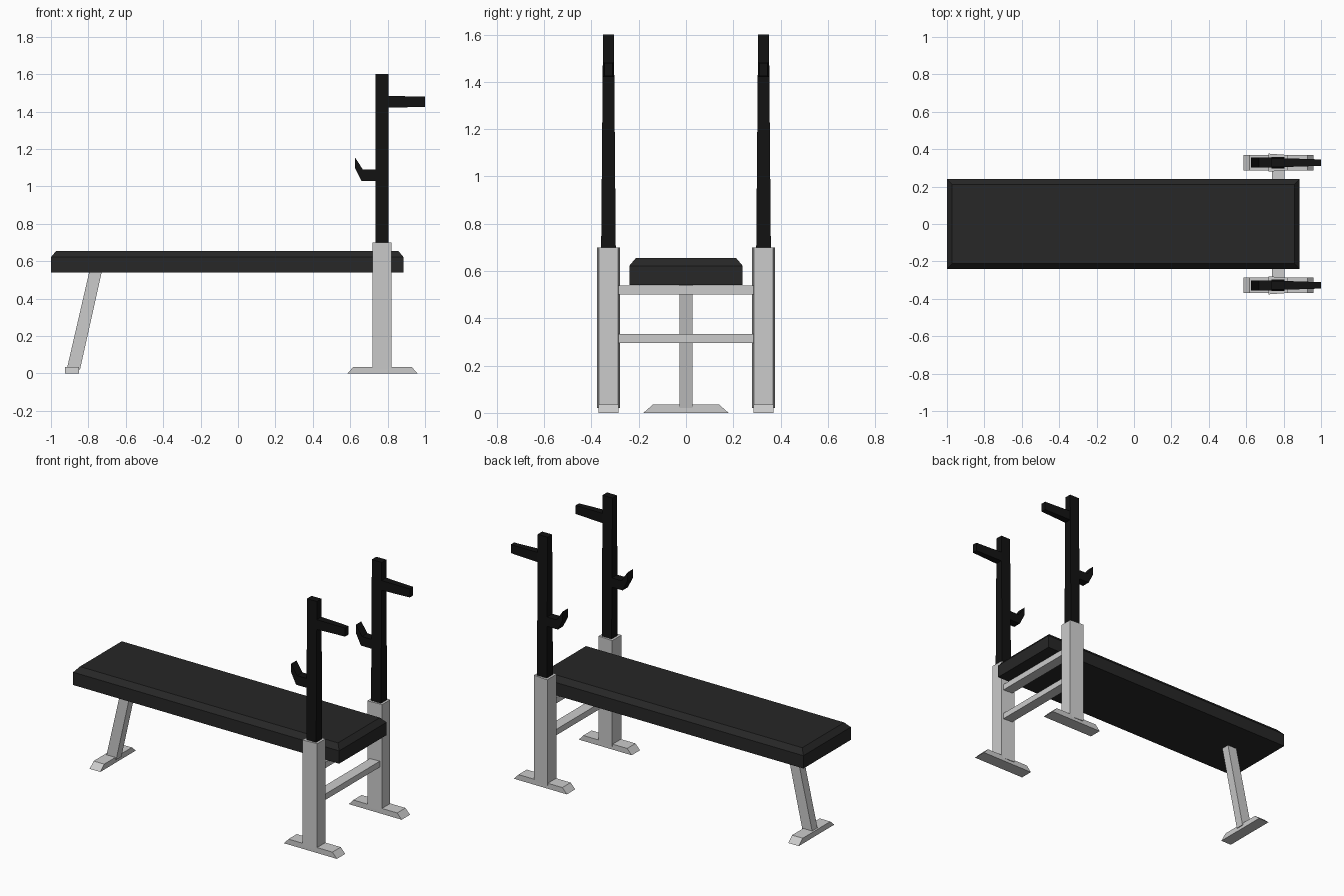
import bpy, bmesh

if "Cube" in bpy.data.objects:
    bpy.data.objects.remove(bpy.data.objects["Cube"])


def material(name, v):
    m = bpy.data.materials.new(name)
    m.diffuse_color = (v, v, v, 1)
    m.use_nodes = True
    m.node_tree.nodes["Principled BSDF"].inputs["Base Color"].default_value = m.diffuse_color
    return m


VINYL = material("black_vinyl", 0.02)
BLACK = material("black_steel", 0.006)


def loft(name, rings, mat=None):
    """Closed solid skinned through rings holding equal numbers of points."""
    bm = bmesh.new()
    vs = [[bm.verts.new(p) for p in r] for r in rings]
    n = len(vs[0])
    for a, b in zip(vs, vs[1:]):
        for i in range(n):
            j = (i + 1) % n
            bm.faces.new((a[i], a[j], b[j], b[i]))
    bm.faces.new(vs[0])
    bm.faces.new(vs[-1])
    bmesh.ops.recalc_face_normals(bm, faces=bm.faces)
    me = bpy.data.meshes.new(name)
    bm.to_mesh(me)
    bm.free()
    ob = bpy.data.objects.new(name, me)
    bpy.context.collection.objects.link(ob)
    if mat:
        me.materials.append(mat)
    return ob


def rect_z(x0, x1, y0, y1, z):
    return [(x0, y0, z), (x1, y0, z), (x1, y1, z), (x0, y1, z)]


def rect_x(x, yc, hy, z0, z1):
    return [(x, yc - hy, z0), (x, yc + hy, z0), (x, yc + hy, z1), (x, yc - hy, z1)]


# Padded seat with chamfered top edge
c = 0.028
loft("seat_pad", [rect_z(-1, 0.885, -0.24, 0.24, 0.54),
                  rect_z(-1, 0.885, -0.24, 0.24, 0.622),
                  rect_z(-1 + c, 0.885 - c, -0.24 + c, 0.24 - c, 0.655)], VINYL)

# Slanted single leg and its foot
loft("front_leg", [rect_z(-0.916, -0.845, -0.027, 0.027, 0.02),
                   rect_z(-0.795, -0.728, -0.027, 0.027, 0.545)])
loft("front_foot", [rect_z(-0.925, -0.85, -0.18, 0.18, 0),
                    rect_z(-0.925, -0.85, -0.14, 0.14, 0.035)])

# Cross bars between the rack posts
for name, z in (("upper_crossbar", 0.50), ("lower_crossbar", 0.296)):
    loft(name, [rect_z(0.737, 0.805, -0.30, 0.30, z),
                rect_z(0.737, 0.805, -0.30, 0.30, z + 0.038)])

# Rack posts, one set per side
HOOK = [(0.75, 1.03), (0.66, 1.03), (0.625, 1.10), (0.625, 1.155),
        (0.668, 1.09), (0.75, 1.09)]
for side, s in (("left", -1), ("right", 1)):
    y = 0.328 * s
    loft(side + "_foot", [rect_z(0.585, 0.96, y - 0.042, y + 0.042, 0),
                          rect_z(0.617, 0.928, y - 0.042, y + 0.042, 0.035)])
    loft(side + "_lower_post", [rect_x(0.72, y, 0.048, 0.02, 0.7),
                                rect_x(0.82, y, 0.041, 0.02, 0.7)])
    loft(side + "_upper_post", [rect_z(0.735, 0.805, y - 0.031, y + 0.031, 0.69),
                                rect_z(0.735, 0.805, y - 0.023, y + 0.023, 1.6)], BLACK)
    loft(side + "_safety_arm", [rect_x(0.79, y, 0.024, 1.421, 1.484),
                                rect_x(1.0, y, 0.017, 1.425, 1.48)], BLACK)
    loft(side + "_bar_hook", [[(x, y + d, z) for x, z in HOOK]
                              for d in (-0.027, 0.027)], BLACK)
